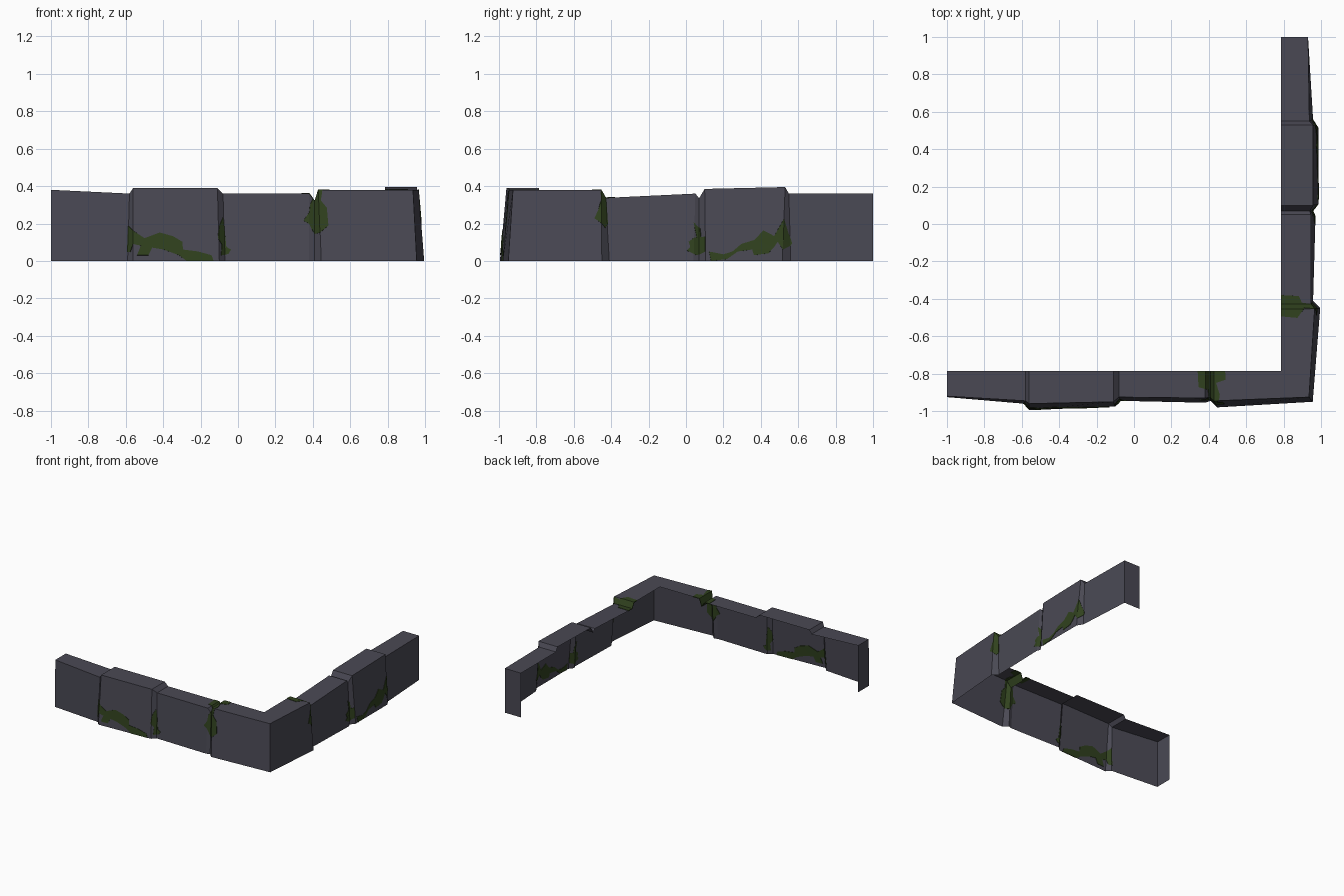
import bpy, bmesh
from mathutils import Vector

if "Cube" in bpy.data.objects:
    bpy.data.objects.remove(bpy.data.objects["Cube"])

def material(name, rgb):
    m = bpy.data.materials.new(name)
    m.diffuse_color = (*rgb, 1)
    m.use_nodes = True
    m.node_tree.nodes["Principled BSDF"].inputs["Base Color"].default_value = m.diffuse_color
    return m

STONE = material("dark_stone", (0.068, 0.066, 0.088))
MOSS = material("moss_green", (0.030, 0.054, 0.013))
IN = 0.785                       # inner edge of both arms

def add_object(name, bm, mat):
    me = bpy.data.meshes.new(name)
    bm.to_mesh(me)
    bm.free()
    me.materials.append(mat)
    ob = bpy.data.objects.new(name, me)
    bpy.context.collection.objects.link(ob)
    return ob

# Stations along each arm: base position, base outset, top position, top outset, top height
front = [(-1, .925, -1, .92, .38), (-.59, .96, -.58, .945, .36),
         (-.56, .995, -.56, .96, .39), (-.10, .975, -.11, .95, .39),
         (-.07, .945, -.08, .925, .36), (.38, .955, .38, .93, .36),
         (.41, .945, .41, .925, .32), (.445, .98, .43, .945, .38)]
side = [(-.45, .995, -.455, .965, .38), (-.41, .957, -.43, .945, .337),
        (.04, .97, .05, .945, .36), (.07, .957, .07, .94, .335),
        (.105, .985, .10, .957, .385), (.515, .985, .53, .957, .395),
        (.56, .957, .55, .937, .36), (1, .93, 1, .93, .36)]

# Each rail entry: path coordinate, base point, outer top point, inner top point
SHIFT = 1.855                    # side-arm y to path coordinate
rail = []
for bu, bo, tu, to, z in front:
    rail.append((tu, Vector((bu, -bo, 0)), Vector((tu, -to, z)), Vector((tu, -IN, z))))
rail.append((.93, Vector((.955, -.95, 0)), Vector((.935, -.925, .38)), Vector((IN, -IN, .38))))
for bu, bo, tu, to, z in side:
    rail.append((tu + SHIFT, Vector((bo, bu, 0)), Vector((to, tu, z)), Vector((IN, tu, z))))

# Stone wall: open shell of outer face, top and two end caps
bm = bmesh.new()
rows = [[bm.verts.new(p) for p in r[1:]] for r in rail]
for a, b in zip(rows, rows[1:]):
    bm.faces.new((a[0], b[0], b[1], a[1]))
    bm.faces.new((a[1], b[1], b[2], a[2]))
for row, flip in ((rows[0], False), (rows[-1], True)):
    c = row[2].co
    ring = row + [bm.verts.new((c.x, c.y, 0))]
    bm.faces.new(ring[::-1] if flip else ring)
add_object("stone_wall", bm, STONE)

def on_wall(u, t):
    """Point on the wall: t 0-1 climbs the outer face, 1-2 crosses the top."""
    for a, b in zip(rail, rail[1:]):
        if u <= b[0] + 1e-6:
            break
    f = (u - a[0]) / (b[0] - a[0])
    k = 1 if t <= 1 else 2
    g = t if k == 1 else t - 1
    return a[k].lerp(a[k + 1], g).lerp(b[k].lerp(b[k + 1], g), f)

# Moss patches as thin plates wrapped over the wall
def moss(name, pts, shift=0.0):
    bm = bmesh.new()
    bm.faces.new([bm.verts.new((u + shift, t, 0)) for u, t in pts])
    bmesh.ops.triangulate(bm, faces=bm.faces[:])
    cuts = [((r[0], 0, 0), (1, 0, 0)) for r in rail] + [((0, 1, 0), (0, 1, 0))]
    for co, no in cuts:
        bmesh.ops.bisect_plane(bm, geom=bm.verts[:] + bm.edges[:] + bm.faces[:],
                               dist=1e-5, plane_co=co, plane_no=no)
    for v in bm.verts:
        v.co = on_wall(v.co.x, v.co.y)
    ob = add_object(name, bm, MOSS)
    mod = ob.modifiers.new("thickness", 'SOLIDIFY')
    mod.thickness = 0.006
    mod.offset = 0

def heights(pts, top=.385):
    return [(u, z / top) for u, z in pts]

moss("moss_front_trail", heights([
    (-.58, .20), (-.56, .16), (-.5, .12), (-.42, .15), (-.35, .13), (-.3, .10),
    (-.3, .06), (-.22, .05), (-.15, .03), (-.14, 0), (-.28, 0), (-.32, .03),
    (-.4, .06), (-.46, .07), (-.48, .03), (-.54, .03), (-.52, .08), (-.56, .09),
    (-.57, .05), (-.585, .05)]))
moss("moss_front_joint", heights([
    (-.085, .245), (-.075, .15), (-.07, .08), (-.045, .065), (-.06, .04),
    (-.10, .03), (-.095, .09), (-.115, .12), (-.105, .19)]))
moss("moss_front_notch", [
    (.35, .6), (.38, .72), (.385, .85), (.40, 1), (.395, 1.3), (.345, 1.4), (.34, 2),
    (.43, 2), (.51, 2), (.505, 1.7), (.44, 1.6), (.46, 1.2), (.455, 1.05), (.44, .85),
    (.47, .75), (.475, .5), (.43, .4), (.41, .45), (.38, .55)])
moss("moss_side_notch", [
    (-.49, .6), (-.47, .72), (-.455, .85), (-.455, 1), (-.45, 1.3), (-.51, 1.5), (-.51, 2),
    (-.38, 2), (-.385, 1.4), (-.42, 1.3), (-.43, 1), (-.425, .6), (-.44, .5)], SHIFT)
moss("moss_side_joint", heights([
    (.045, .22), (.075, .2), (.08, .14), (.10, .13), (.10, .05), (.06, .035),
    (.01, .06), (.03, .08), (.02, .11), (.06, .14)]), SHIFT)
moss("moss_side_trail", heights([
    (.12, .05), (.2, .035), (.25, .05), (.3, .09), (.37, .11), (.42, .16), (.48, .13),
    (.53, .22), (.545, .15), (.56, .1), (.53, .06), (.5, .1), (.48, .07), (.45, .04),
    (.37, .03), (.36, .06), (.28, .05), (.22, .01), (.13, 0)]), SHIFT)
